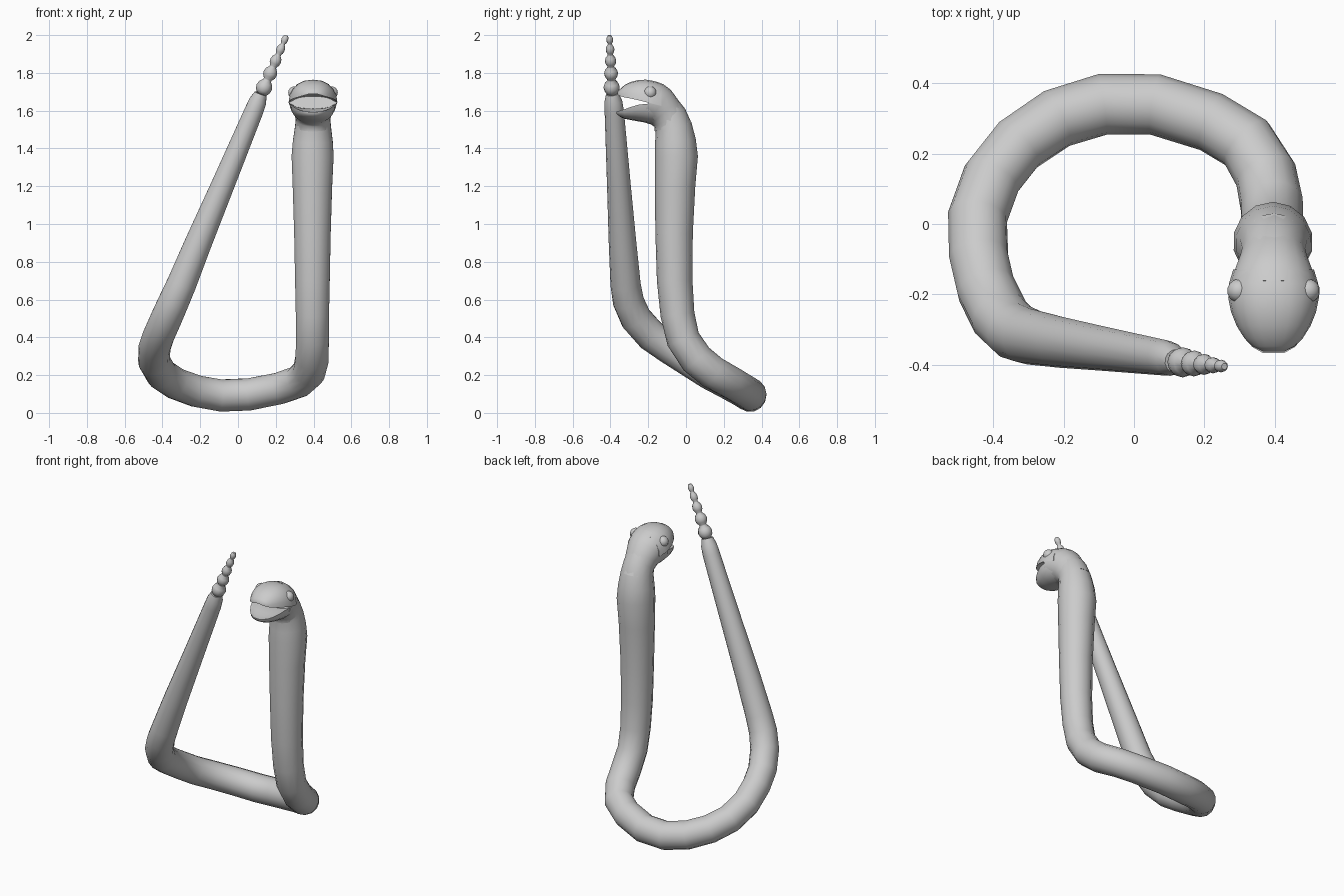
import bpy, bmesh, math
from mathutils import Vector

if "Cube" in bpy.data.objects:
    bpy.data.objects.remove(bpy.data.objects["Cube"])

skin = bpy.data.materials.new("grey skin")
skin.diffuse_color = (0.6, 0.6, 0.6, 1)
skin.use_nodes = True
skin.node_tree.nodes["Principled BSDF"].inputs["Base Color"].default_value = skin.diffuse_color
HX = 0.397  # centre line of the head


def loft(name, rings, angle=60):
    """Skin a list of equal rings, cap both ends and shade smooth."""
    bm = bmesh.new()
    rows = [[bm.verts.new(p) for p in r] for r in rings]
    n = len(rows[0])
    for a, b in zip(rows, rows[1:]):
        for i in range(n):
            j = (i + 1) % n
            bm.faces.new((a[i], a[j], b[j], b[i]))
    bm.faces.new(rows[0][::-1])
    bm.faces.new(rows[-1])
    bmesh.ops.recalc_face_normals(bm, faces=bm.faces)
    me = bpy.data.meshes.new(name)
    bm.to_mesh(me)
    bm.free()
    me.materials.append(skin)
    ob = bpy.data.objects.new(name, me)
    bpy.context.collection.objects.link(ob)
    smooth(ob, angle)
    return ob


def smooth(ob, angle=60):
    bpy.ops.object.select_all(action='DESELECT')
    ob.select_set(True)
    bpy.context.view_layer.objects.active = ob
    bpy.ops.object.shade_smooth_by_angle(angle=math.radians(angle))


def sweep(name, path, n=14):
    """Round tube through (x, y, z, radius) points."""
    pts = [Vector(p[:3]) for p in path]
    rings, side, last = [], Vector((0, 1, 0)), None
    for i, p in enumerate(pts):
        t = (pts[min(i + 1, len(pts) - 1)] - pts[max(i - 1, 0)]).normalized()
        if last:
            side = last.rotation_difference(t) @ side
        side = (side - t * side.dot(t)).normalized()
        up, last, r = t.cross(side), t, path[i][3]
        rings.append([p + r * (math.cos(a) * side + math.sin(a) * up)
                      for a in (2 * math.pi * k / n for k in range(n))])
    return loft(name, rings)


# Long body, from tail end round the coil and up to the neck
sweep("body", [
    (0.12, -0.390, 1.69, .034), (0.105, -0.385, 1.65, .047),
    (0.085, -0.380, 1.60, .051), (-0.083, -0.355, 1.20, .063),
    (-0.21, -0.336, 0.90, .073), (-0.30, -0.320, 0.68, .080),
    (-0.34, -0.305, 0.59, .083), (-0.38, -0.265, 0.50, .085),
    (-0.42, -0.185, 0.41, .085), (-0.442, -0.09, 0.345, .085),
    (-0.445, 0.02, 0.275, .085), (-0.405, 0.13, 0.205, .085),
    (-0.33, 0.225, 0.155, .085), (-0.22, 0.30, 0.115, .086),
    (-0.09, 0.34, 0.092, .087), (0.06, 0.34, 0.098, .087),
    (0.22, 0.29, 0.13, .086), (0.32, 0.23, 0.165, .087),
    (0.375, 0.14, 0.215, .089), (0.392, 0.055, 0.285, .090),
    (0.394, -0.015, 0.39, .089), (0.394, -0.045, 0.52, .090),
    (0.394, -0.06, 0.70, .094), (0.394, -0.063, 0.95, .099),
    (0.394, -0.058, 1.20, .107), (0.395, -0.051, 1.36, .114),
    (0.396, -0.056, 1.44, .108), (HX, -0.065, 1.51, .098),
    (HX, -0.085, 1.565, .092), (HX, -0.12, 1.61, .090)])

# Rattle of shrinking beads
base, tip = Vector((0.122, -0.392, 1.685)), Vector((0.258, -0.405, 2.0))
beads = [(0, .25, .043), (.25, .47, .037), (.47, .67, .030),
         (.67, .85, .023), (.85, 1, .018)]
rattle = []
for a, b, r in beads:
    for f, s in ((0.04, .6), (.25, .9), (.5, 1), (.75, .85), (.96, .5)):
        rattle.append((*base.lerp(tip, a + (b - a) * f), r * s))
sweep("rattle", rattle, 12)

# Cranium: rings between a throat point and a crown point (y, z), half width
cranium = [((-.165, 1.49), (.030, 1.535), .092), ((-.168, 1.515), (-.005, 1.595), .092),
           ((-.185, 1.527), (-.04, 1.655), .100), ((-.205, 1.533), (-.08, 1.71), .113),
           ((-.222, 1.538), (-.12, 1.74), .123), ((-.235, 1.541), (-.16, 1.755), .127)]
rings = []
for lo, hi, w in cranium:
    lo, hi = Vector((HX, *lo)), Vector((HX, *hi))
    rings.append([(lo + hi) / 2 + Vector((w * math.cos(a), 0, 0)) + (hi - lo) / 2 * math.sin(a)
                  for a in (math.pi * k / 10 for k in range(20))])
loft("cranium", rings)


def jaw(name, stations, hollow):
    """Domed half shell with a hollow mouth side: (y, lip z, outer z, half width)."""
    rings = []
    for y, lip, outer, w in stations:
        ring = []
        for k in range(20):
            a = math.pi * k / 10
            c, s = math.cos(a), math.sin(a)
            x = math.copysign(abs(c) ** .85, c) * w * (1 if s > -.01 else .88)
            ring.append((HX + x, y, lip + (outer - lip) * (s if s > 0 else -s * hollow)))
        rings.append(ring)
    loft(name, rings, 50)


jaw("upper_jaw", [
    (-.13, 1.625, 1.742, .115), (-.17, 1.635, 1.757, .127), (-.21, 1.645, 1.764, .129),
    (-.25, 1.655, 1.763, .121), (-.29, 1.664, 1.753, .105), (-.325, 1.67, 1.736, .083),
    (-.348, 1.677, 1.715, .060), (-.362, 1.685, 1.70, .032)], .3)
jaw("lower_jaw", [
    (-.14, 1.63, 1.525, .105), (-.20, 1.637, 1.534, .122), (-.25, 1.632, 1.543, .116),
    (-.29, 1.62, 1.55, .103), (-.325, 1.608, 1.557, .083), (-.35, 1.60, 1.568, .060),
    (-.367, 1.595, 1.583, .030)], .25)

# Eyes
for name, s in (("left_eye", -1), ("right_eye", 1)):
    bpy.ops.mesh.primitive_uv_sphere_add(segments=14, ring_count=8, radius=.034,
                                         location=(HX + s * .098, -.19, 1.695))
    eye = bpy.context.object
    eye.name = name
    eye.data.materials.append(skin)
    smooth(eye)
